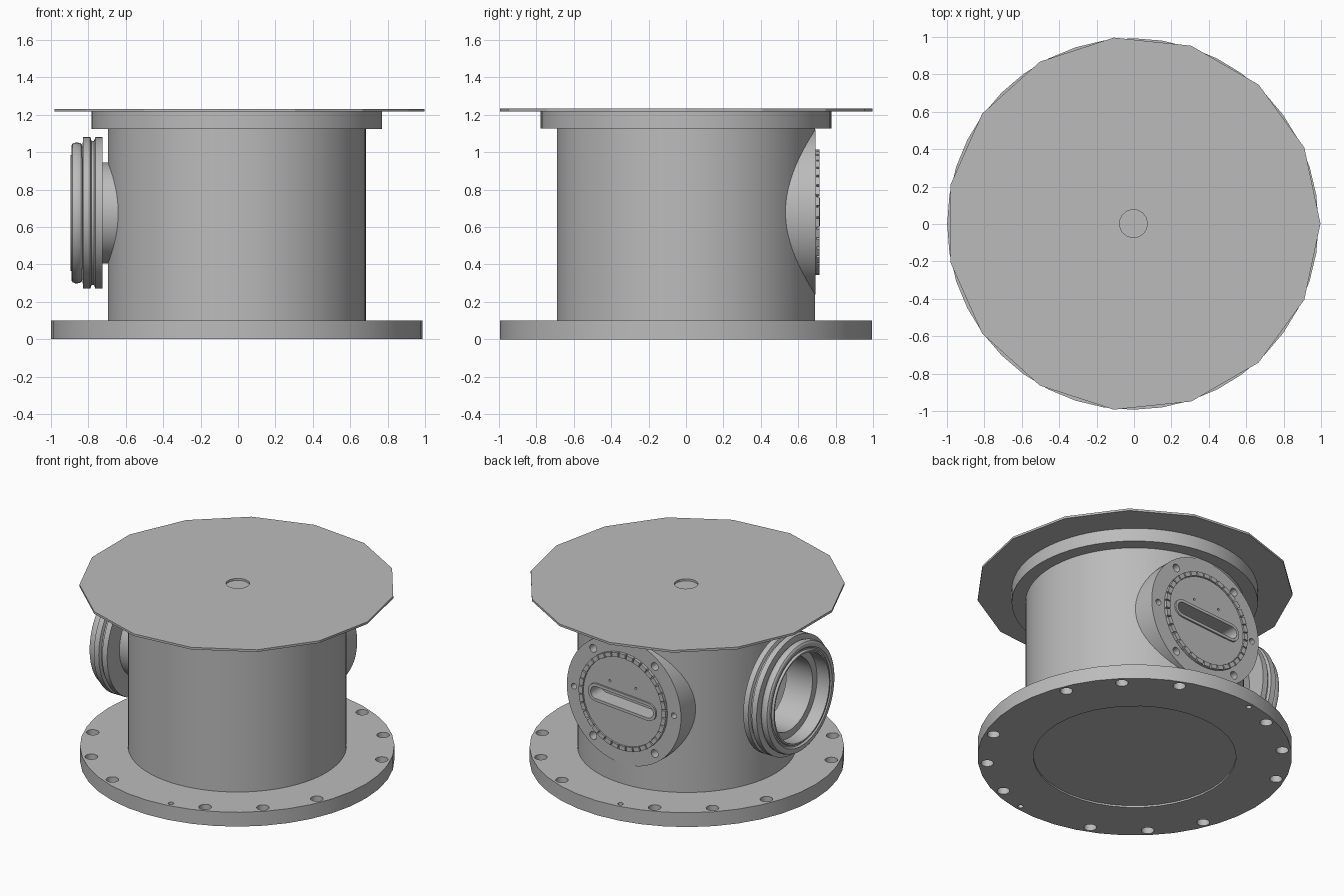
import bpy, bmesh
from math import pi, cos, sin, radians
from mathutils import Matrix, Vector

old = bpy.data.objects.get("Cube")
if old:
    bpy.data.objects.remove(old, do_unlink=True)

GREY = (0.5, 0.5, 0.5, 1)
metal = bpy.data.materials.new("grey metal")
metal.use_nodes = True
metal.diffuse_color = GREY
metal.node_tree.nodes["Principled BSDF"].inputs["Base Color"].default_value = GREY

# Axis frames: upright, pointing back (+y), pointing right (-x)
CENTRE = -0.006
UP = Matrix.Translation((CENTRE, 0, 0))
BACK = Matrix.Translation((CENTRE, 0, 0.68)) @ Matrix.Rotation(-pi / 2, 4, 'X')
SIDE = Matrix.Translation((0, 0, 0.675)) @ Matrix.Rotation(-pi / 2, 4, 'Y')


def finish(name, bm, frame):
    bmesh.ops.remove_doubles(bm, verts=bm.verts, dist=1e-5)
    bmesh.ops.recalc_face_normals(bm, faces=bm.faces)
    bm.transform(frame)
    mesh = bpy.data.meshes.new(name)
    bm.to_mesh(mesh)
    bm.free()
    mesh.materials.append(metal)
    ob = bpy.data.objects.new(name, mesh)
    bpy.context.collection.objects.link(ob)
    return ob


def lathe(name, profile, frame, sides=64, closed=False):
    """Spin (radius, height) points about the frame's z axis."""
    bm = bmesh.new()
    vs = [bm.verts.new((r, 0, h)) for r, h in profile]
    pairs = list(zip(vs, vs[1:])) + ([(vs[-1], vs[0])] if closed else [])
    es = [bm.edges.new(p) for p in pairs]
    bmesh.ops.spin(bm, geom=vs + es, axis=(0, 0, 1), cent=(0, 0, 0),
                   angle=2 * pi, steps=sides, use_merge=True)
    return finish(name, bm, frame)


def disc(name, r, low, high, frame, sides=64):
    return lathe(name, [(0, low), (r, low), (r, high), (0, high)], frame, sides)


def pegs(name, spots, low, high, frame, sides=20):
    """Several short cylinders in one mesh; spots are (radius, angle, size)."""
    bm = bmesh.new()
    for dist, angle, size in spots:
        a = radians(angle)
        place = Matrix.Translation((dist * cos(a), dist * sin(a), (low + high) / 2))
        bmesh.ops.create_cone(bm, cap_ends=True, segments=sides, radius1=size,
                              radius2=size, depth=high - low, matrix=place)
    return finish(name, bm, frame)


def stadium(half, r, n=10):
    pts = []
    for side in (1, -1):
        for i in range(n + 1):
            a = -pi / 2 + pi * i / n
            pts.append(Vector((side * (half + r * cos(a)), side * r * sin(a), 0)))
    return pts


def slot_ring(name, half, outer, inner, low, high, frame):
    """Stadium-shaped ring, or a solid plug when inner is zero."""
    bm = bmesh.new()
    if inner:
        loops = [[bm.verts.new(p) for p in stadium(half, r)] for r in (outer, inner)]
        n = len(loops[0])
        faces = [bm.faces.new((loops[0][i], loops[0][(i + 1) % n],
                               loops[1][(i + 1) % n], loops[1][i])) for i in range(n)]
    else:
        faces = [bm.faces.new([bm.verts.new(p) for p in stadium(half, outer)])]
    ext = bmesh.ops.extrude_face_region(bm, geom=faces, use_keep_orig=True)
    top = [v for v in ext["geom"] if isinstance(v, bmesh.types.BMVert)]
    bmesh.ops.translate(bm, verts=top, vec=(0, 0, high - low))
    bmesh.ops.translate(bm, verts=bm.verts, vec=(0, 0, low))
    return finish(name, bm, frame)


def cut(target, *cutters):
    for c in cutters:
        mod = target.modifiers.new("cut", 'BOOLEAN')
        mod.operation, mod.solver, mod.object = 'DIFFERENCE', 'EXACT', c
        bpy.context.view_layer.objects.active = target
        bpy.ops.object.modifier_apply(modifier=mod.name)
        bpy.data.objects.remove(c, do_unlink=True)


# Base flange with four groups of three bolt holes and a shallow recess below
base = lathe("base_flange", [(0, 0.012), (0.64, 0.012), (0.64, 0), (0.993, 0),
                             (0.993, 0.1), (0, 0.1)], UP, 40)
bolts = [(0.935, 45 + 90 * g + 22.5 * k, 0.04) for g in range(4) for k in (-1, 0, 1)]
small = [(0.955, 99, 0.018), (0.955, -81, 0.018)]
cut(base, pegs("bolt_cutter", bolts + small, -0.1, 0.2, UP))

# Hollow body, opened for both ports
body = lathe("body", [(0.64, 0.09), (0.69, 0.09), (0.69, 1.13), (0.64, 1.13)],
             UP, 96, True)
cut(body, disc("bore_cutter", 0.255, 0.45, 0.85, SIDE),
    disc("boss_cutter", 0.425, 0.4, 0.85, BACK))

# Collar and thin faceted lid with a centre hole
disc("collar", 0.777, 1.125, 1.218, UP, 80)
lid = lathe("lid", [(0.075, 1.217), (1.0, 1.217), (1.0, 1.232), (0.075, 1.232)],
            Matrix.Translation((-0.003, 0.002, 0)), 15, True)

# Side port: neck, grooved double flange, rounded clamp ring and stepped bore
lathe("side_port", [(0.25, 0.6), (0.27, 0.6), (0.27, 0.725), (0.405, 0.725),
                    (0.405, 0.763), (0.385, 0.77), (0.385, 0.783), (0.405, 0.79),
                    (0.405, 0.828), (0.35, 0.832), (0.3, 0.832), (0.3, 0.8),
                    (0.25, 0.8)], SIDE, 72, True)
ring = [(0.365, 0.835), (0.373, 0.843), (0.376, 0.855), (0.376, 0.87),
        (0.371, 0.884), (0.36, 0.891), (0.335, 0.891), (0.325, 0.88),
        (0.315, 0.88), (0.31, 0.895), (0.3, 0.895), (0.3, 0.83), (0.35, 0.83)]
lathe("clamp_ring", ring, SIDE, 72, True)

# Back port: round boss with raised cover, bolt holes and a slot
FACE = 0.692
boss = lathe("back_boss", [(0, 0.5), (0.44, 0.5), (0.44, FACE), (0.335, FACE),
                           (0.335, 0.697), (0.303, 0.697), (0.303, 0.704),
                           (0, 0.704)], BACK)
TILT = BACK @ Matrix.Rotation(radians(-4), 4, 'Z')
holes = [(0.385, a, 0.027) for a in (52, 128, 232, 308)]
holes += [(0.385, a, 0.02) for a in (0, 180)]
holes += [(0.155, a, 0.008) for a in (-50, -130)]
cut(boss, pegs("boss_hole_cutter", holes, 0.63, 0.8, BACK),
    slot_ring("slot_cutter", 0.2, 0.042, 0, 0.6, 0.8, TILT))
slot_ring("slot_rim", 0.2, 0.062, 0.042, 0.69, 0.715, TILT)

# Ring of short teeth around the cover
bm = bmesh.new()
TEETH = 36
for i in range(TEETH):
    turn = Matrix.Rotation(2 * pi * i / TEETH, 4, 'Z')
    size = Matrix.Diagonal((0.03, 0.047, 0.022, 1))
    bmesh.ops.create_cube(bm, size=1, matrix=turn @ Matrix.Translation((0.32, 0, 0.702)) @ size)
finish("cover_teeth", bm, BACK)

# Smooth the round walls, keep the lid faceted
bpy.ops.object.select_all(action='DESELECT')
for ob in bpy.context.collection.objects:
    if ob.type == 'MESH' and metal.name in ob.data.materials and ob is not lid:
        ob.select_set(True)
        bpy.context.view_layer.objects.active = ob
bpy.ops.object.shade_smooth_by_angle(angle=radians(30))
